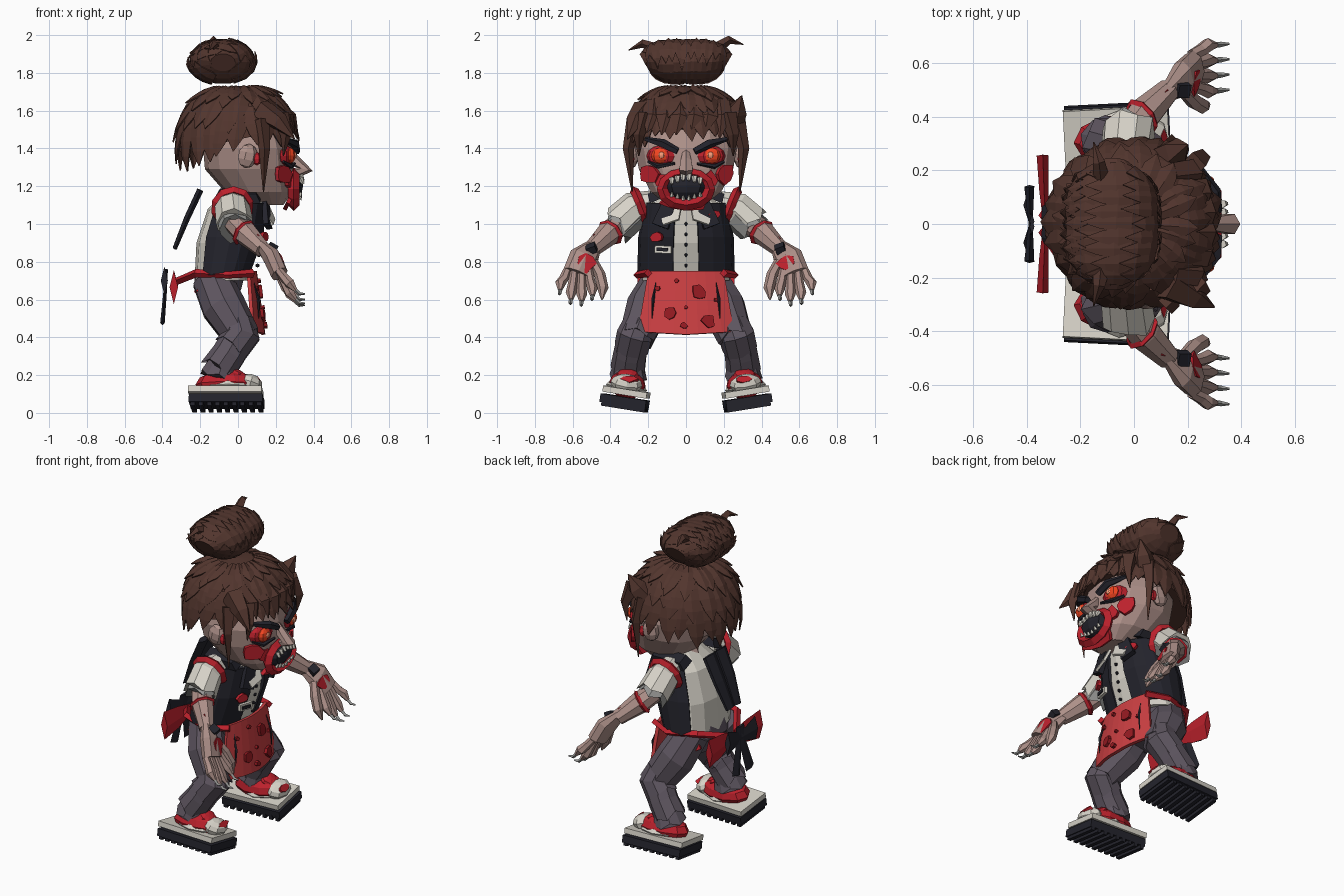
import bpy, bmesh, random
from math import sin, cos, pi, radians, copysign
from mathutils import Vector as V, Euler

if "Cube" in bpy.data.objects:
    bpy.data.objects.remove(bpy.data.objects["Cube"])

random.seed(4)
COL = dict(hair=(.085, .036, .027), skin=(.42, .28, .25), red=(.5, .015, .025), apron=(.6, .05, .055),
           dried=(.3, .01, .015), dark=(.017, .017, .025), white=(.68, .65, .58), pants=(.11, .09, .115),
           glow=(.9, .06, .015), iris=(1, .35, .2), grey=(.3, .3, .29))
MAT = {}
for k, c in COL.items():
    MAT[k] = bpy.data.materials.new(k)
    MAT[k].diffuse_color = (*c, 1)


def mesh(name, verts, faces, col, solid=0):
    me = bpy.data.meshes.new(name)
    me.from_pydata([tuple(v) for v in verts], [], faces)
    bm = bmesh.new()
    bm.from_mesh(me)
    bmesh.ops.recalc_face_normals(bm, faces=bm.faces)
    bm.to_mesh(me)
    bm.free()
    me.materials.append(MAT[col])
    ob = bpy.data.objects.new(name, me)
    bpy.context.collection.objects.link(ob)
    if solid:
        ob.modifiers.new("thickness", 'SOLIDIFY').thickness = solid
    return ob


def skin_rings(rows, closed=True, caps=True):
    n = len(rows[0])
    verts = [p for r in rows for p in r]
    faces = [(i*n+j, i*n+(j+1) % n, (i+1)*n+(j+1) % n, (i+1)*n+j)
             for i in range(len(rows)-1) for j in range(n if closed else n-1)]
    if closed and caps:
        faces += [tuple(range(n)), tuple(range(len(verts)-n, len(verts)))]
    return verts, faces


def tube(name, pts, rad, col, n=8, flat=(1, 1), ref=None, jag=0):
    pts = [V(p) for p in pts]
    d = (pts[-1]-pts[0]).normalized()
    ref = V(ref) if ref else (V((1, 0, 0)) if abs(d.x) < .8 else V((0, 0, 1)))
    rows = []
    for i, p in enumerate(pts):
        t = (pts[min(i+1, len(pts)-1)]-pts[max(i-1, 0)]).normalized()
        a = t.cross(ref).normalized()
        b = a.cross(t)
        r = rad[i] if isinstance(rad, (list, tuple)) else rad
        rows.append([p + a*cos(2*pi*j/n)*r*flat[0] + b*sin(2*pi*j/n)*r*flat[1]
                     + (t*jag*(j % 2)*random.uniform(.4, 1) if i == len(pts)-1 else t*0) for j in range(n)])
    return mesh(name, *skin_rings(rows), col)


def hoop(name, c, ry, rz, r, col, normal=(1, 0, 0), n=12):
    q = V((1, 0, 0)).rotation_difference(V(normal))
    rows = []
    for i in range(n):
        off = q @ V((0, cos(2*pi*i/n)*ry, sin(2*pi*i/n)*rz))
        rows.append([V(c)+off+off.normalized()*cos(k*pi/2)*r + (q @ V((1, 0, 0)))*sin(k*pi/2)*r for k in range(4)])
    return mesh(name, *skin_rings(rows+[rows[0]], caps=False), col)


def blob(name, c, s, col, rot=(0, 0, 0), n=8, m=6):
    e = Euler(rot).to_matrix()
    rows = [[V(c)+e @ V((s[0]*sin(t)*cos(2*pi*j/n), s[1]*sin(t)*sin(2*pi*j/n), s[2]*cos(t))) for j in range(n)]
            for t in [max(.05, min(pi-.05, pi*i/m)) for i in range(m+1)]]
    return mesh(name, *skin_rings(rows), col)


def box(name, c, s, col, rot=(0, 0, 0), taper=1):
    e = Euler(rot).to_matrix()
    rows = [[V(c)+e @ V((x*s[0]/2*k, y*s[1]/2*k, z*s[2]/2)) for x, y in ((-1, -1), (1, -1), (1, 1), (-1, 1))]
            for z, k in ((-1, 1), (1, taper))]
    return mesh(name, *skin_rings(rows), col)


def splat(name, c, normal, w, h, col="red", n=8, d=.01):
    q = V((1, 0, 0)).rotation_difference(V(normal))
    rim = [(2*pi*i/n, random.uniform(.65, 1.1)) for i in range(n)]
    rows = [[V(c)+q @ V((x, w*k*cos(a), h*k*sin(a))) for a, k in rim] for x in (-.012, d)]
    return mesh(name, *skin_rings(rows), col)


def loft_ring(cx, z, rx, ry, angs, k=1.0, p=.85):
    f = lambda v: copysign(abs(v)**p, v)
    return [V((cx+rx*k*f(cos(a)), ry*k*f(sin(a)), z)) for a in angs]


def circle(n):
    return [2*pi*i/n for i in range(n)]


# ---- head and face
HEAD = [(.16, 1.1, .08, .1), (.11, 1.17, .18, .19), (.06, 1.29, .235, .255), (.05, 1.4, .235, .275),
        (.03, 1.54, .215, .24), (.0, 1.64, .13, .15)]
mesh("head", *skin_rings([loft_ring(*r, circle(14)) for r in HEAD]), "skin")
tube("neck", [(0, 0, 1.1), (.06, 0, 1.22)], [.1, .1], "skin")
tube("nose", [(.27, 0, 1.38), (.305, 0, 1.33), (.355, 0, 1.29), (.29, 0, 1.265)], [.02, .032, .042, .03], "skin", 6,
     ref=(0, 1, 0))
blob("mouth_cavity", (.29, 0, 1.205), (.055, .11, .075), "dark")
hoop("bloody_lips", (.295, 0, 1.185), .125, .085, .03, "red")
splat("bloody_chin", (.265, 0, 1.11), (1, 0, -.5), .14, .05)
for i in range(6):
    y = -.075+.03*i
    tube("upper_tooth", [(.33, y, 1.265-abs(y)*.3), (.345, y, 1.235-abs(y)*.3)], [.016, .008], "white", 5)
    tube("lower_tooth", [(.325, y, 1.125+abs(y)*.3), (.335, y, 1.145+abs(y)*.3)], [.012, .005], "white", 5)
for s in (1, -1):
    blob("eye_socket", (.255, .135*s, 1.36), (.035, .08, .055), "red", (0, 0, .4*s))
    blob("eye", (.275, .135*s, 1.362), (.03, .05, .042), "glow")
    blob("pupil", (.303, .13*s, 1.365), (.008, .017, .017), "iris")
    tube("eyebrow", [(.31, .045*s, 1.385), (.3, .12*s, 1.425), (.24, .215*s, 1.45)], [.02, .025, .012], "dark", 5)
    tube("eye_bag", [(.3, .06*s, 1.32), (.28, .15*s, 1.305), (.24, .2*s, 1.33)], [.008, .014, .008], "dark", 5)
    splat("cheek_blood", (.235, .2*s, 1.265), (1, .8*s, 0), .07, .06)
    splat("cheek_wound", (.27, .13*s, 1.23), (1, .4*s, 0), .05, .05)
    blob("ear", (.05, .285*s, 1.36), (.055, .035, .065), "skin", (0, .2, 0), 7, 5)
    blob("ear_stud", (.1, .29*s, 1.345), (.025, .02, .035), "red", n=6, m=4)

# ---- hair: caps covered in layered pointed locks
HC, HR = (-.005, 0, 1.42), (.305, .3, .31)


def dome(a, t, k=1.0):
    return V((HC[0]+HR[0]*k*cos(a)*sin(t)**.75, HC[1]+HR[1]*k*sin(a)*sin(t)**.75, HC[2]+HR[2]*k*cos(t)))


def barrel(y, t, k=1.0):
    e = (1-(y/.25)**4)
    return V((-.08+.165*k*e*cos(t), y*(1+.12*sin(t)), 1.855+.115*k*e*sin(t)))


def lock(data, surf, a, t0, t1, w, lift, sweep=0):
    rows = []
    for i, k in enumerate((.7, 1, .9, .6, .03)):
        f = i/4
        t, aa, o = t0+(t1-t0)*f, a+sweep*f, 1.02+lift*f*f
        rows.append([surf(aa+w*k*j, t, o+(.035*k if j == 0 else 0)) for j in (-1, 0, 1)])
    v, fs = skin_rings(rows, closed=False)
    b = len(data[0])
    data[0].extend(v)
    data[1].extend([tuple(b+i for i in q) for q in fs])


lim = lambda a: radians(79+12.5*(1-cos(a)))
mesh("hair_cap", *skin_rings([[dome(a, max(.02, lim(a)*.93*i/7)) for a in circle(20)] for i in range(8)]), "hair")
data = ([], [])
for f0, f1, n in ((.15, .55, 20), (.35, .8, 22), (.58, 1.06, 24)):
    for i in range(n):
        a = 2*pi*(i+random.uniform(-.25, .25))/n
        lock(data, dome, a, lim(a)*f0, lim(a)*(f1+random.uniform(-.06, .06)), 4.8/n,
             random.uniform(.05, .12), random.uniform(-.15, .1))
mesh("hair_locks", *data, "hair", .008)
# barrel-shaped bun lying crosswise, its locks wrapping over the top
ys = [.22*(i/5-1) for i in range(11)]
mesh("hair_bun", *skin_rings([[barrel(y, t) for t in circle(14)] for y in ys]), "hair")
data = ([], [])
for i in range(9):
    y = -.18+.045*i
    for t0, t1 in ((-70, 20), (-10, 75), (45, 125), (95, 165), (250, 175), (215, 125)):
        lock(data, barrel, y+random.uniform(-.01, .01), radians(t0), radians(t1+random.uniform(-8, 8)), .035, .14)
mesh("bun_locks", *data, "hair", .006)
for s in (1, -1):
    tube("bun_stray_lock", [(-.12, .15*s, 1.92), (-.13, .23*s, 1.965+.01*s), (-.15, .305*s, 1.935+.015*s)],
         [.035, .022, .002], "hair", 4)
    tube("long_side_lock", [(.12, .27*s, 1.55), (.14, .305*s, 1.4), (.135, .285*s, 1.17)], [.045, .03, .003], "hair", 4)
    tube("short_side_lock", [(.22, .22*s, 1.58), (.255, .25*s, 1.47), (.24, .25*s, 1.36)], [.05, .03, .003], "hair", 4)
for y in (-.17, -.1, -.03, .04, .11, .18):
    x = .3-1.6*y*y
    tube("fringe_lock", [(x-.1, y, 1.65), (x-.01, y*1.05, 1.57), (x+.02, y*1.1-.02, 1.465+random.uniform(-.02, .02))],
         [.05, .055, .004], "hair", 4, (1, .4))
tube("raised_tuft", [(.1, .23, 1.52), (.16, .27, 1.6), (.2, .295, 1.68)], [.07, .055, .003], "hair", 5)
tube("swept_tuft", [(.12, -.22, 1.6), (.22, -.27, 1.54), (.3, -.31, 1.45)], [.07, .05, .003], "hair", 5)

# ---- torso, vest, apron
TORSO = [(-.09, .7, .14, .235), (-.05, .9, .17, .23), (-.01, 1.08, .15, .2), (.03, 1.18, .08, .11)]
mesh("shirt", *skin_rings([loft_ring(*r, circle(14)) for r in TORSO]), "white")
tube("hips", [(-.09, 0, .75), (-.11, 0, .66), (-.1, 0, .57)], [.14, .14, .09], "pants", 10, (1.6, .95))
for s in (1, -1):
    angs = [s*radians(12+19*i) for i in range(7)]
    mesh("vest_side", *skin_rings([loft_ring(r[0], r[1]+.03, r[2], r[3], angs, 1.1) for r in TORSO[:3]], False),
         "dark", .025)
    box("vest_lapel", (.15, .1*s, 1.08), (.03, .09, .2), "dark", (.35*s, -.15, .2*s), .7)
    box("vest_shoulder", (.0, .16*s, 1.15), (.24, .09, .05), "dark", (-.4*s, 0, 0), .8)
    mesh("collar_wing", [(.1, .11*s, 1.14), (.15, .02*s, 1.1), (.185, .035*s, 1.02), (.175, .12*s, 0.99),
                         (.13, .13*s, 1.06)], [(0, 1, 2, 3, 4)], "white", .015)
    splat("vest_blood", (.14, .15*s, .99+.06*s), (1, .5*s, 0), .04, .03)
    tube("apron_strap", [(.08, .2*s, .74), (-.05, .26*s, .73), (-.22, .2*s, .74), (-.34, .02*s, .69)],
         [.022, .018, .022, .02], "red", 4, ref=(0, 0, 1))
    # bow at the back, red loops with dark ribbon over them
    tube("bow_loop", [(-.33, .01*s, .68), (-.335, .12*s, .67), (-.34, .255*s, .665)], [.035, .07, .09], "red", 4, (1, .25))
    tube("ribbon_loop", [(-.385, 0, .69), (-.39, .14*s, .7)], [.03, .075], "dark", 4, (1, .25))
    tube("ribbon_tail", [(-.38, .01*s, .76), (-.385, .02*s, .65), (-.4, .07*s, .475)], [.03, .03, .04], "dark", 4, (1, .3))
    tube("torn_vest_back", [(-.2, .055*s, 1.18), (-.27, .05*s, 1.03), (-.335, .035*s, .87)], [.06, .055, .04], "dark", 5,
         (1, .3))
for i in range(5):
    blob("shirt_button", (.135-.008*i, 0, 1.0-.055*i), (.012, .01, .01), "dark", n=6, m=4)
box("blank_badge", (.135, -.12, .865), (.02, .09, .04), "white", (-.05, 0, -.25))
box("badge_stripe", (.142, -.125, .865), (.02, .06, .018), "dark", (-.05, 0, -.25))
ax = lambda y, f: .1+.045*f-.9*y*y
mesh("apron", *skin_rings([[V((ax(y*(.2+.055*f), f), y*(.2+.055*f), .75-.32*f-.015*(1-abs(y))*f))
                            for y in [i/4-1 for i in range(9)]] for f in (0, .2, .6, 1)], False), "apron", .02)
for y, z, r in ((.07, .64, .045), (-.09, .53, .035), (.12, .49, .04), (-.01, .46, .02), (-.15, .66, .015),
                (.0, .56, .012), (.16, .6, .012), (-.05, .7, .014)):
    f = (.75-z)/.32
    splat("apron_stain", (ax(y, f)+.009, y, z), (1, 1.8*y, .13), r, r, "dried", d=.006)
for s in (1, -1):
    tube("apron_tear", [(ax(.18, .2)+.005, .16*s, .69), (ax(.18, .6)+.012, .175*s, .6), (ax(.2, .8)+.01, .18*s, .5)],
         [.002, .009, .002], "dark", 4)

for s in (1, -1):
    P = lambda x, y, z: (x, y*s, z)
    # ---- arm and hand
    tube("shirt_sleeve", [P(-.02, .17, 1.11), P(-.03, .27, 1.08), P(-.02, .345, 1.01)], [.07, .095, .1], "white", 9, jag=.035)
    tube("sleeve_lining", [P(-.03, .28, 1.05), P(-.015, .35, .985)], [.09, .09], "grey", 9, jag=.045)
    hoop("shoulder_blood", P(-.03, .24, 1.09), .09, .095, .024, "red", (.05, .9*s, -.35), 10)
    tube("forearm", [P(-.02, .34, 1.01), P(.04, .41, .95), P(.13, .5, .865)], [.06, .065, .045], "skin", 8)
    hoop("arm_wound", P(.03, .4, .955), .062, .062, .016, "red", (.75, .6*s, -.6), 8)
    tube("palm", [P(.12, .485, .885), P(.18, .54, .82), P(.22, .575, .735)], [.042, .08, .078], "skin", 8, (1, .6))
    splat("hand_blood", P(.227, .53, .79), (1, -.2*s, .3), .055, .055)
    box("hand_gash", P(.18, .5, .87), (.05, .05, .04), "dark", (.4, .5, 0))
    splat("wrist_blood", P(.11, .46, .915), (.7, -.2*s, .6), .04, .04)
    for k, l in ((0, 0), (1, .03), (2, .02), (3, -.03)):
        y0, y1 = .515+.038*k, .495+.057*k
        tube("finger", [P(.215, y0, .755), P(.25, (y0+y1)/2, .695-l/2), P(.275, y1, .655-l), P(.305, y1, .62-l)],
             [.022, .025, .028, .012], "skin", 6)
        tube("claw", [P(.3, y1, .625-l), P(.325, y1+.003, .6-l), P(.355, y1+.005, .6-l)], [.011, .01, .004], "grey", 4)
    tube("thumb", [P(.19, .49, .8), P(.225, .455, .73), P(.255, .44, .66), P(.28, .445, .6)], [.025, .03, .03, .005], "skin", 6)
    # ---- leg
    tube("trouser_thigh", [P(-.14, .12, .71), P(-.075, .2, .56), P(.025, .26, .4)], [.105, .118, .095], "pants", 9, jag=.035)
    tube("trouser_knee", [P(.0, .245, .48), P(.02, .27, .41), P(-.03, .285, .35)], [.085, .098, .095], "pants", 9, jag=.03)
    tube("trouser_shin", [P(.015, .27, .42), P(-.05, .295, .31), P(-.1, .305, .24)], [.09, .09, .095], "pants", 9, jag=.04)
    tube("trouser_cuff", [P(-.07, .3, .29), P(-.1, .305, .2)], [.07, .1], "pants", 10, jag=.03)
    splat("hip_blood", P(-.16, .19, .665), (-.3, s, .3), .07, .035)
    # ---- shoe, outer edge tipped up
    tilt = (.16*s, 0, .05*s)
    box("shoe_midsole", P(-.065, .315, .11), (.39, .235, .032), "white", tilt)
    box("shoe_outsole", P(-.06, .325, .062), (.39, .245, .045), "dark", tilt)
    for i in range(9):
        box("sole_tread", P(-.235+.044*i, .316+.002*i, .036), (.024, .235, .032), "dark", tilt)
    blob("shoe_upper", P(-.06, .31, .15), (.165, .1, .075), "red", tilt, 10)
    blob("shoe_toe", P(.065, .315, .155), (.065, .085, .05), "white", (.16*s, .3, 0))
    blob("shoe_side_panel", P(-.05, .315, .135), (.13, .11, .04), "white", tilt)
    blob("shoe_tongue", P(.0, .31, .2), (.06, .06, .028), "red", (0, .5, 0))
    splat("toe_blood", P(.105, .3, .175), (.8, 0, .6), .05, .025)

for m in bpy.data.materials:
    if m.users and not m.is_grease_pencil:
        m.use_nodes = True
        m.node_tree.nodes["Principled BSDF"].inputs["Base Color"].default_value = m.diffuse_color
